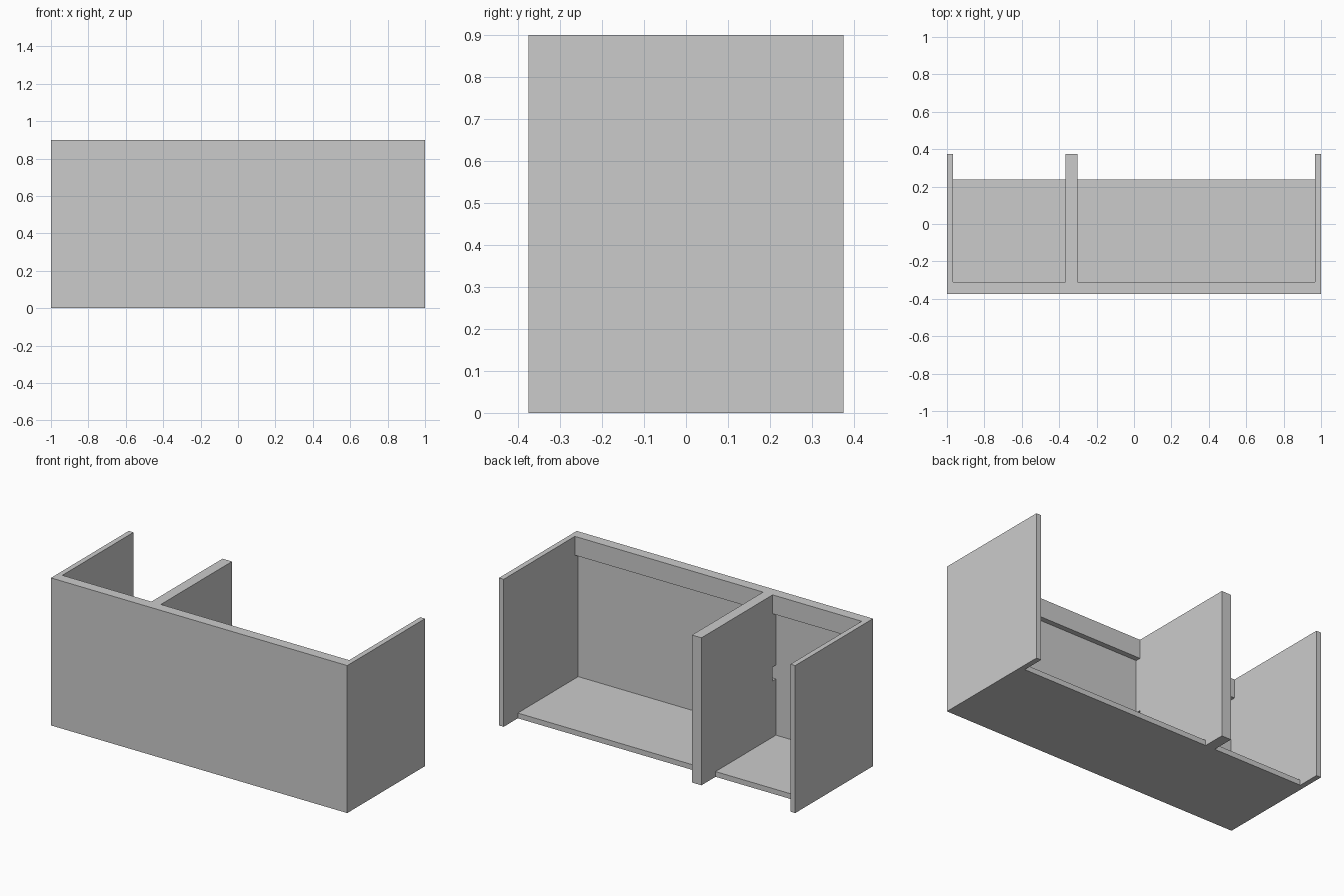
import bpy, bmesh

if "Cube" in bpy.data.objects:
    bpy.data.objects.remove(bpy.data.objects["Cube"])

T = 0.032                      # board thickness
L, D, H = 1.0, 0.375, 0.9      # half length, half depth, height
DIV = (-0.367, -0.303)         # divider extent in x
FRONT_IN = -D + T              # inner face of the front panel


def extrude_x(name, profile, x0, x1):
    """Extrude a (y, z) profile along x from x0 to x1."""
    bm = bmesh.new()
    face = bm.faces.new([bm.verts.new((x0, y, z)) for y, z in profile])
    ext = bmesh.ops.extrude_face_region(bm, geom=[face])
    verts = [v for v in ext["geom"] if isinstance(v, bmesh.types.BMVert)]
    bmesh.ops.translate(bm, verts=verts, vec=(x1 - x0, 0, 0))
    bmesh.ops.recalc_face_normals(bm, faces=bm.faces)
    mesh = bpy.data.meshes.new(name)
    bm.to_mesh(mesh)
    bm.free()
    obj = bpy.data.objects.new(name, mesh)
    bpy.context.collection.objects.link(obj)
    return obj


def board(name, x, y, z):
    profile = [(y[0], z[0]), (y[1], z[0]), (y[1], z[1]), (y[0], z[1])]
    return extrude_x(name, profile, *x)


# Front panel across the full width
board("front_panel", (-L, L), (-D, FRONT_IN), (0, H))

# End panels
board("left_side_panel", (-L, -L + T), (FRONT_IN, D), (0, H))
board("right_side_panel", (L - T, L), (FRONT_IN, D), (0, H))

# Thick divider with a small cable notch against the front panel
notch_y, notch_lo, notch_hi = FRONT_IN + T, 0.375, 0.46
extrude_x("divider", [
    (FRONT_IN, 0), (D, 0), (D, H), (FRONT_IN, H),
    (FRONT_IN, notch_hi), (notch_y, notch_hi),
    (notch_y, notch_lo), (FRONT_IN, notch_lo)], *DIV)

# Floor and top rail of each bay
for bay, x in (("small", (-L + T, DIV[0])), ("large", (DIV[1], L - T))):
    board(bay + "_bay_floor", x, (FRONT_IN, 0.239), (0, T))
    board(bay + "_bay_top_rail", x, (FRONT_IN, FRONT_IN + T), (H - 0.115, H))
